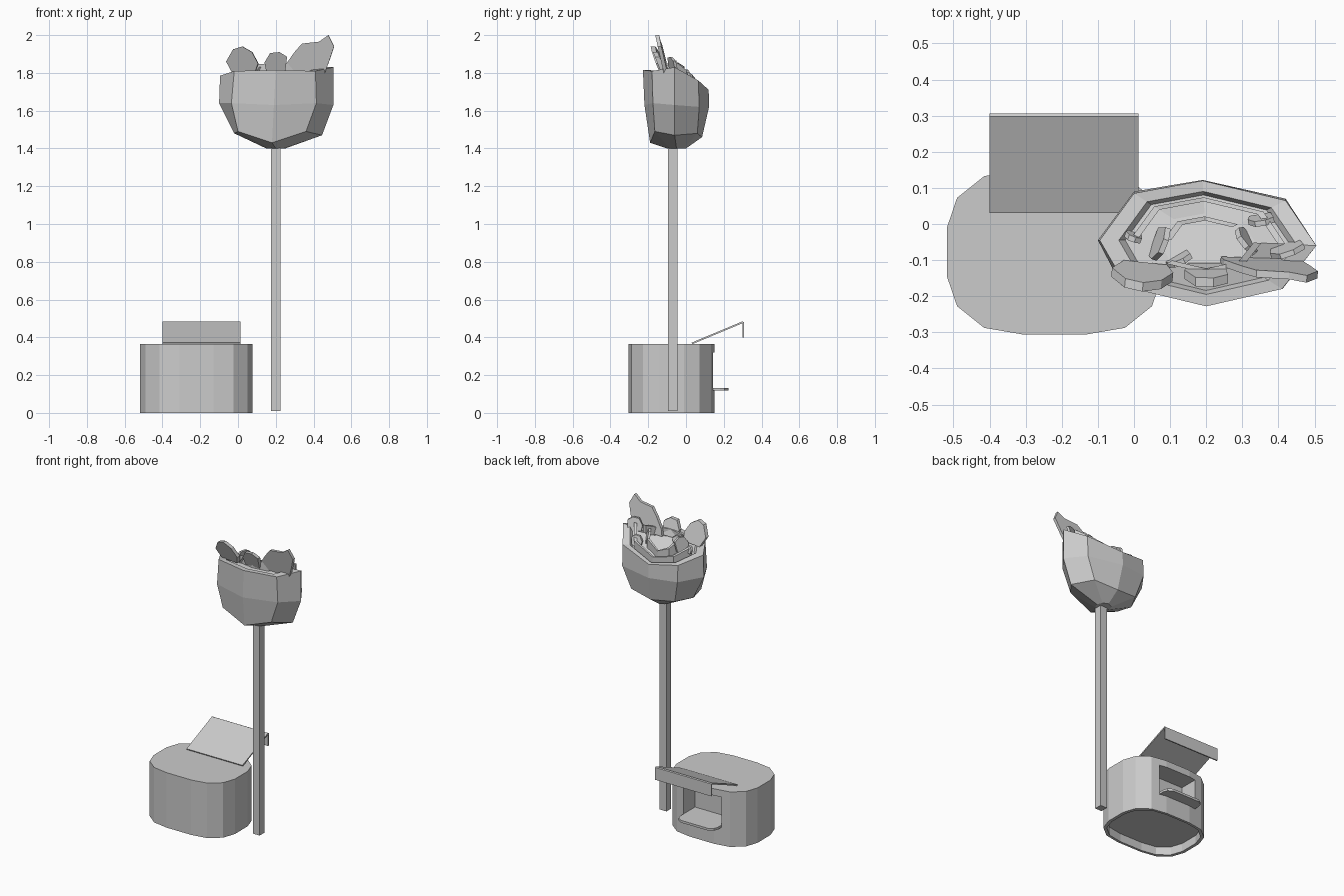
import bpy, bmesh, math
from mathutils import Vector, Matrix

if "Cube" in bpy.data.objects:
    bpy.data.objects.remove(bpy.data.objects["Cube"])


def make(name, verts, faces):
    me = bpy.data.meshes.new(name)
    bm = bmesh.new()
    vs = [bm.verts.new(v) for v in verts]
    for f in faces:
        bm.faces.new([vs[i] for i in f])
    bmesh.ops.recalc_face_normals(bm, faces=bm.faces)
    bm.to_mesh(me)
    bm.free()
    ob = bpy.data.objects.new(name, me)
    bpy.context.collection.objects.link(ob)
    return ob


def loft(name, rings, cap_start=True, cap_end=True):
    n = len(rings[0])
    verts = [p for r in rings for p in r]
    faces = [(k*n+i, k*n+(i+1) % n, (k+1)*n+(i+1) % n, (k+1)*n+i)
             for k in range(len(rings)-1) for i in range(n)]
    if cap_start:
        faces.append(range(n))
    if cap_end:
        faces.append(range((len(rings)-1)*n, len(rings)*n))
    return make(name, verts, faces)


def prism(name, outline, z0, z1):
    return loft(name, [[(x, y, z) for x, y in outline] for z in (z0, z1)])


def box(name, x0, x1, y0, y1, z0, z1):
    return prism(name, [(x0, y0), (x1, y0), (x1, y1), (x0, y1)], z0, z1)


def petal(name, outline, loc, lean=0.0, turn=0.0, t=0.015):
    """Flat petal: outline in x/z, leaning in y, turned about z."""
    rot = Matrix.Rotation(math.radians(turn), 3, 'Z')
    ring = lambda d: [Vector(loc) + rot @ Vector((x, lean*z + d, z)) for x, z in outline]
    return loft(name, [ring(-t/2), ring(t/2)])


# Rounded drum with a recessed underside
CX, CY = -0.22, -0.0775
quarter = [(0.298, 0.068), (0.27, 0.15), (0.195, 0.21), (0.09, 0.228)]
half = quarter + [(-x, y) for x, y in reversed(quarter)]
outline = half + [(-x, -y) for x, y in half]


def drum_ring(s, z):
    return [(CX + x*s, CY + y*s, z) for x, y in outline]


drum = loft("drum_base", [drum_ring(0.93, 0.055), drum_ring(0.93, 0.0),
                          drum_ring(1, 0.0), drum_ring(1, 0.365)])

# Niche cut into the back of the drum
cutter = box("niche_cutter", -0.36, -0.08, 0.02, 0.3, 0.12, 0.32)
cutter.hide_render = True
mod = drum.modifiers.new("niche", 'BOOLEAN')
mod.object = cutter
mod.solver = 'EXACT'
bpy.context.view_layer.objects.active = drum
bpy.ops.object.modifier_apply(modifier="niche")
bpy.data.objects.remove(cutter)

# Tray sticking out of the niche
prism("tray", [(-0.359, 0.021), (-0.081, 0.021), (-0.081, 0.18), (-0.09, 0.205),
               (-0.12, 0.225), (-0.32, 0.225), (-0.35, 0.205), (-0.359, 0.18)], 0.118, 0.133)

# Sloped lid with a turned-down rear lip
profile = [(0.03, 0.372), (0.298, 0.484), (0.306, 0.48), (0.306, 0.398),
           (0.298, 0.398), (0.298, 0.474), (0.034, 0.364)]
loft("lid", [[(x, y, z) for y, z in profile] for x in (-0.4, 0.012)])

# Stem
box("stem", 0.175, 0.225, -0.095, -0.045, 0.01, 1.42)

# Faceted flower cup, rings run left, front, right, back
rim = [(-0.095, -0.045, 1.785), (-0.02, -0.175, 1.81), (0.2, -0.228, 1.815), (0.41, -0.18, 1.81),
       (0.505, -0.06, 1.83), (0.42, 0.065, 1.76), (0.19, 0.12, 1.71), (0.0, 0.085, 1.74)]
mid = [(-0.1, -0.045, 1.64), (-0.035, -0.17, 1.64), (0.19, -0.22, 1.63), (0.415, -0.175, 1.64),
       (0.505, -0.06, 1.63), (0.42, 0.07, 1.62), (0.19, 0.122, 1.62), (0.0, 0.09, 1.63)]
low = [(-0.02, -0.05, 1.48), (0.0, -0.16, 1.49), (0.18, -0.19, 1.43), (0.36, -0.165, 1.49),
       (0.445, -0.06, 1.47), (0.36, 0.06, 1.48), (0.2, 0.085, 1.46), (0.04, 0.06, 1.48)]


def scaled(ring, s, dz):
    c = Vector((0.2, -0.045, 0))
    return [((x-c.x)*s + c.x, (y-c.y)*s + c.y, z+dz) for x, y, z in ring]


foot = [(0.2 + 0.05*math.cos(a), -0.05 + 0.05*math.sin(a), 1.4)
        for a in [math.pi + i*math.pi/4 for i in range(8)]]
loft("flower_cup", [foot, low, mid, rim, scaled(rim, 0.82, 0.0), scaled(rim, 0.76, -0.025),
                    scaled(rim, 0.45, -0.015)])

# Curled inner petals: thin upright walls following part of the rim
for n, (s, dz, start, count) in enumerate([(0.72, 0.03, 4, 5), (0.5, 0.035, 1, 4), (0.4, 0.05, 5, 4)]):
    idx = [(start+i) % 8 for i in range(count)]
    sections = zip(*[[scaled(rim, q, d)[i] for i in idx]
                     for q, d in ((s, -0.04), (s, dz), (s-0.07, dz), (s-0.07, -0.04))])
    loft("inner_petal_%d" % n, [list(r) for r in sections])

# Large standing petals at the front
petal("petal_right", [(-0.14, 0), (-0.13, 0.04), (-0.08, 0.11), (-0.04, 0.155), (0.05, 0.165),
                      (0.1, 0.2), (0.13, 0.14), (0.11, 0.08), (0.08, 0)],
      (0.38, -0.105, 1.8), lean=-0.22, turn=-2, t=0.02)
petal("petal_left", [(-0.07, 0), (-0.1, 0.06), (-0.06, 0.125), (-0.01, 0.14), (0.04, 0.11),
                     (0.07, 0.05), (0.05, 0)], (0.04, -0.12, 1.8), lean=-0.4, turn=-6, t=0.025)
leaf = [(-0.05, 0), (-0.06, 0.05), (-0.03, 0.1), (0.02, 0.105), (0.06, 0.08), (0.05, 0)]
petal("petal_middle", leaf, (0.2, -0.12, 1.805), lean=-0.4, t=0.025)

# Small scattered petals
for n, (x, y, z, s, turn) in enumerate([(0.42, -0.06, 1.8, 0.8, 20), (0.32, -0.04, 1.77, 0.7, -50),
                                        (0.06, -0.05, 1.77, 0.8, 70), (0.12, -0.09, 1.77, 0.6, 25),
                                        (0.0, -0.03, 1.78, 0.4, -20), (0.35, 0.02, 1.755, 0.6, 10)]):
    petal("small_petal_%d" % n, [(a*s, b*s) for a, b in leaf], (x, y, z), lean=-0.3, turn=turn)
